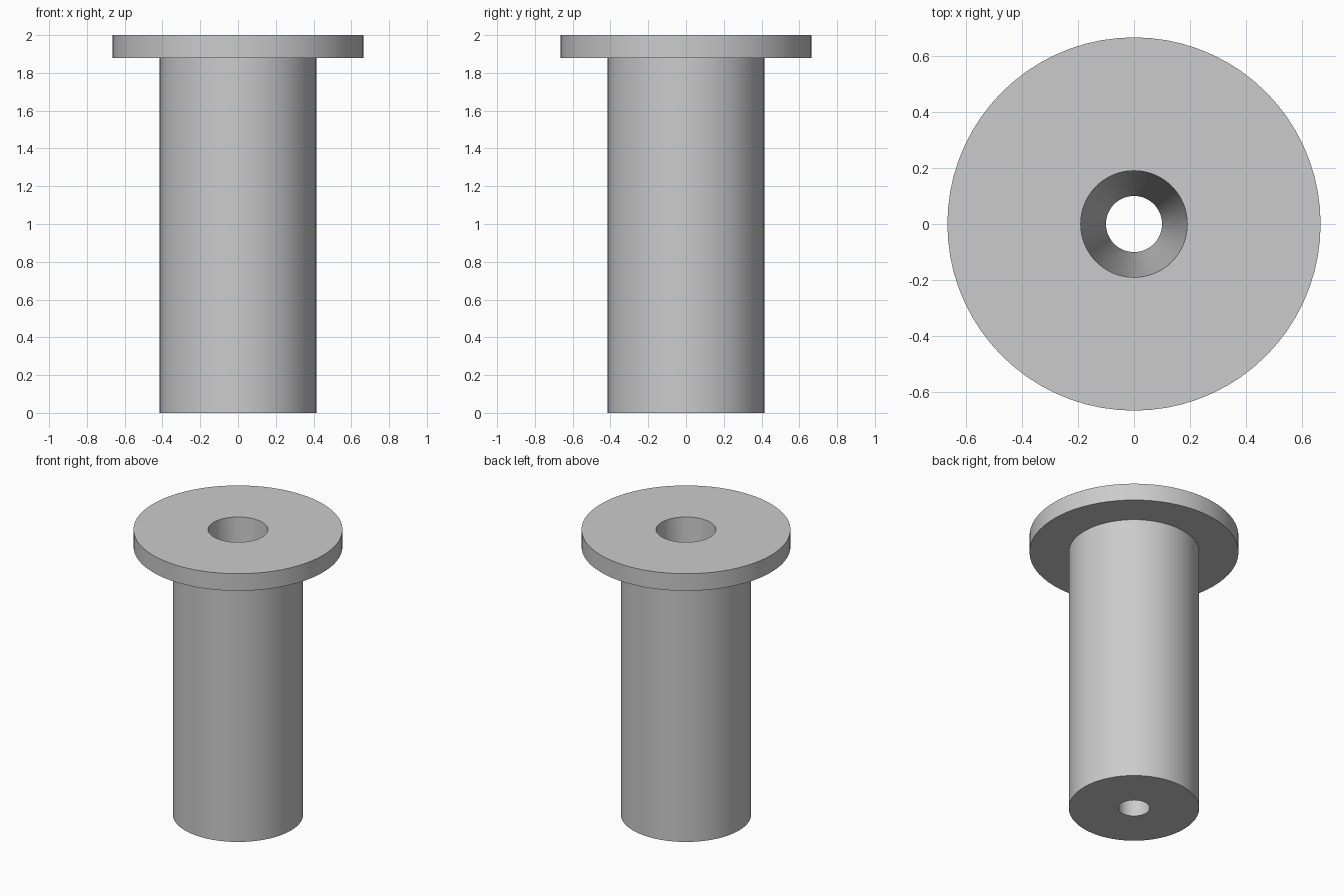
import bpy
import bmesh
import math
from mathutils import Matrix, Vector

cube = bpy.data.objects.get("Cube")
if cube:
    bpy.data.objects.remove(cube, do_unlink=True)

SEGMENTS = 72

# Plain grey material
grey = bpy.data.materials.new("plain_grey")
grey.use_nodes = True
colour = (0.6, 0.6, 0.6, 1)
grey.diffuse_color = colour
grey.node_tree.nodes["Principled BSDF"].inputs["Base Color"].default_value = colour


def lathe(name, profile):
    """Revolve a closed (radius, height) profile around the z axis."""
    bm = bmesh.new()
    rings = []
    for step in range(SEGMENTS):
        turn = Matrix.Rotation(math.tau * step / SEGMENTS, 3, "Z")
        rings.append([bm.verts.new(turn @ Vector((r, 0, z))) for r, z in profile])
    count = len(profile)
    for step, ring in enumerate(rings):
        following = rings[(step + 1) % SEGMENTS]
        for i in range(count):
            j = (i + 1) % count
            bm.faces.new((ring[i], following[i], following[j], ring[j]))
    bmesh.ops.recalc_face_normals(bm, faces=bm.faces)
    mesh = bpy.data.meshes.new(name)
    bm.to_mesh(mesh)
    bm.free()
    obj = bpy.data.objects.new(name, mesh)
    bpy.context.collection.objects.link(obj)
    mesh.materials.append(grey)
    bpy.context.view_layer.objects.active = obj
    obj.select_set(True)
    bpy.ops.object.shade_smooth_by_angle(angle=math.radians(30))
    obj.select_set(False)
    return obj


# Sleeve with a flange on top and a tapered bore right through
lathe("flanged_bushing", [
    (0.10, 0), (0.415, 0),          # bottom face
    (0.415, 1.88), (0.665, 1.88),   # sleeve wall and flange underside
    (0.665, 2), (0.19, 2),          # flange rim and top face
])
